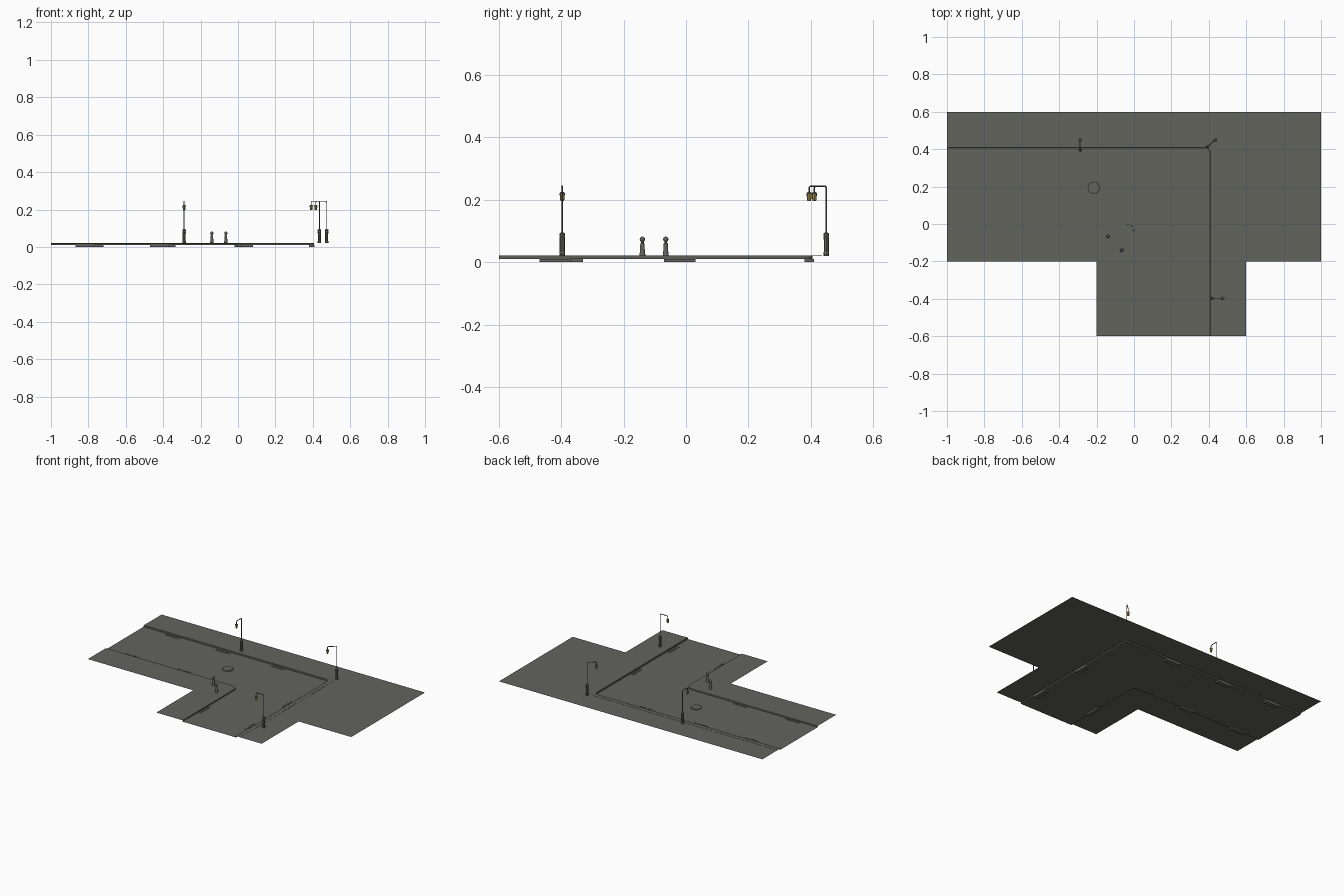
import bpy, bmesh, math
from mathutils import Vector, Matrix

if "Cube" in bpy.data.objects:
    bpy.data.objects.remove(bpy.data.objects["Cube"])

def material(name, rgb):
    m = bpy.data.materials.new(name)
    m.diffuse_color = (*rgb, 1)
    m.use_nodes = True
    m.node_tree.nodes["Principled BSDF"].inputs["Base Color"].default_value = m.diffuse_color
    return m

GREY = material("asphalt grey", (0.125, 0.125, 0.11))
GLOW = material("lamp yellow", (0.40, 0.29, 0.07))
ROAD_Z, WALK_Z = 0.011, 0.02

def finish(name, bm, mats=(GREY,), smooth=False):
    me = bpy.data.meshes.new(name)
    bm.to_mesh(me)
    bm.free()
    for m in mats:
        me.materials.append(m)
    ob = bpy.data.objects.new(name, me)
    bpy.context.collection.objects.link(ob)
    if smooth:
        bpy.context.view_layer.objects.active = ob
        ob.select_set(True)
        bpy.ops.object.shade_smooth_by_angle(angle=math.radians(40))
        ob.select_set(False)
    return ob

# L-shaped line at offset d with a rounded corner
def path(d, r, n=8):
    pts = [(-1, d)]
    for i in range(n + 1):
        a = math.pi / 2 * (1 - i / n)
        pts.append((d - r + r * math.cos(a), d - r + r * math.sin(a)))
    return pts + [(d, -0.6)]

# skin a surface across several L-shaped lines: (offset, radius, z)
def sweep(name, rails):
    bm = bmesh.new()
    rows = [[bm.verts.new((x, y, z)) for x, y in path(d, r)] for d, r, z in rails]
    for a, b in zip(rows, rows[1:]):
        for i in range(len(a) - 1):
            bm.faces.new((a[i], a[i + 1], b[i + 1], b[i]))
    bmesh.ops.recalc_face_normals(bm, faces=bm.faces)
    if sum(f.normal.z for f in bm.faces) < 0:
        bmesh.ops.reverse_faces(bm, faces=bm.faces)
    return finish(name, bm)

def flat(name, pts, z):
    bm = bmesh.new()
    f = bm.faces.new([bm.verts.new((x, y, z)) for x, y in pts])
    f.normal_update()
    if f.normal.z < 0:
        f.normal_flip()
    bmesh.ops.triangulate(bm, faces=bm.faces)
    return finish(name, bm)

def box(bm, lo, hi):
    lo, hi = Vector(lo), Vector(hi)
    m = Matrix.Translation((lo + hi) / 2) @ Matrix.Diagonal((*(hi - lo), 1))
    bmesh.ops.create_cube(bm, size=1, matrix=m)

# stacked (radius, z) rings turned around a vertical axis
def lathe(bm, x, y, prof, n=12, mat=lambda z: 0):
    rings = [[bm.verts.new((x + r * math.cos(2 * math.pi * i / n),
                            y + r * math.sin(2 * math.pi * i / n), z))
              for i in range(n)] for r, z in prof]
    for (a, b), (p, q) in zip(zip(rings, rings[1:]), zip(prof, prof[1:])):
        for i in range(n):
            j = (i + 1) % n
            f = bm.faces.new((a[i], a[j], b[j], b[i]))
            f.material_index = mat((p[1] + q[1]) / 2)
    bm.faces.new(rings[0][::-1]).material_index = mat(prof[0][1])
    bm.faces.new(rings[-1])

# round bar along a list of points
def tube(bm, pts, r, n=6):
    rings = []
    for i, p in enumerate(pts):
        d = (pts[min(i + 1, len(pts) - 1)] - pts[max(i - 1, 0)]).normalized()
        side = Vector((0, 0, 1)).cross(ARM).normalized()
        up = side.cross(d)
        rings.append([bm.verts.new(p + r * (math.cos(t) * side + math.sin(t) * up))
                      for t in [2 * math.pi * k / n for k in range(n)]])
    for a, b in zip(rings, rings[1:]):
        for k in range(n):
            bm.faces.new((a[k], a[(k + 1) % n], b[(k + 1) % n], b[k]))

# road, kerbs and pavements
sweep("road", [(0, 0.04, ROAD_Z), (0.405, 0.02, ROAD_Z)])
sweep("outer_kerb", [(0.405, 0.02, ROAD_Z), (0.406, 0.021, 0.0195),
                     (0.408, 0.022, 0.021), (0.437, 0.035, 0.021), (0.437, 0.035, WALK_Z)])
sweep("inner_kerb", [(0, 0.04, ROAD_Z), (-0.001, 0.039, 0.019), (-0.004, 0.037, WALK_Z)])
flat("outer_pavement", path(0.437, 0.035) +
     [(0.6, -0.6), (0.6, -0.2), (1, -0.2), (1, 0.6), (-1, 0.6)], WALK_Z)
flat("inner_pavement", path(-0.004, 0.037) +
     [(-0.2, -0.6), (-0.2, -0.2), (-1, -0.2)], WALK_Z)

# gutter drains: pit below the road and a slatted grate on top
def drain(name, along_x, c, lo, hi):
    bm = bmesh.new()
    def add(a0, a1, b0, b1, z0, z1):
        if along_x:
            box(bm, (a0, b0, z0), (a1, b1, z1))
        else:
            box(bm, (b0, a0, z0), (b1, a1, z1))
    add(c - 0.05, c + 0.05, lo, hi, 0.0, 0.0105)
    g0, g1 = max(lo, 0.001), min(hi, 0.404)
    for i in range(7):
        s = c - 0.05 + i * 0.096 / 6
        add(s, s + 0.004, g0, g1, 0.0105, 0.0125)
    for b in (g0, g1 - 0.003):
        add(c - 0.05, c + 0.05, b, b + 0.003, 0.0105, 0.0125)
    finish(name, bm)

for x in (-0.77, -0.385, 0.03):
    drain("drain_back", True, x, 0.38, 0.41)
for x in (-0.82, -0.42):
    drain("drain_front", True, x, -0.006, 0.02)
drain("drain_inner_side", False, -0.38, -0.006, 0.02)
for y in (-0.42, -0.02):
    drain("drain_outer_side", False, y, 0.38, 0.41)

# manhole cover
bm = bmesh.new()
lathe(bm, -0.215, 0.195, [(0.036, ROAD_Z - 0.001), (0.036, 0.015), (0.031, 0.0165),
                          (0.029, 0.0155)], 12)
finish("manhole_cover", bm)

# bollards with ball tops
for x, y in ((-0.14, -0.065), (-0.065, -0.14)):
    bm = bmesh.new()
    ball = [(0.0085 * math.cos(math.radians(a)), 0.0735 + 0.0085 * math.sin(math.radians(a)))
            for a in (-50, -25, 0, 25, 50, 75)]
    lathe(bm, x, y, [(0.0095, WALK_Z), (0.0095, 0.026), (0.0085, 0.028), (0.0065, 0.06),
                     (0.0045, 0.062), (0.0045, 0.066)] + ball)
    finish("bollard", bm, smooth=True)

# street lamps: base, hooked pole and hanging lantern
for x, y, dx, dy, reach in ((-0.288, 0.45, 0, -1, 0.055),
                            (0.435, 0.45, -0.75, -0.66, 0.058),
                            (0.474, -0.397, -1, 0, 0.058)):
    ARM = Vector((dx, dy, 0)).normalized()
    foot = Vector((x, y, 0))
    bm = bmesh.new()
    lathe(bm, x, y, [(0.0095, WALK_Z), (0.0095, 0.03), (0.0085, 0.032), (0.0085, 0.072),
                     (0.0098, 0.074), (0.0098, 0.079), (0.008, 0.081), (0.0095, 0.086),
                     (0.0095, 0.092), (0.003, 0.096)], 10)
    finish("lamp_base", bm)

    bm = bmesh.new()
    top, r = 0.244, 0.007
    line = [foot + Vector((0, 0, 0.09))]
    for i in range(5):
        a = math.pi / 2 * i / 4
        line.append(foot + ARM * r * (1 - math.cos(a)) + Vector((0, 0, top - r + r * math.sin(a))))
    for i in range(5):
        a = math.pi / 2 * i / 4
        line.append(foot + ARM * (reach - r + r * math.sin(a)) +
                    Vector((0, 0, top - r + r * math.cos(a))))
    line.append(foot + ARM * reach + Vector((0, 0, 0.222)))
    tube(bm, line, 0.0024)
    bmesh.ops.recalc_face_normals(bm, faces=bm.faces)
    finish("lamp_pole", bm, smooth=True)

    bm = bmesh.new()
    end = foot + ARM * reach
    lathe(bm, end.x, end.y, [(0.0055, 0.197), (0.0065, 0.199), (0.0085, 0.219),
                             (0.009, 0.2195), (0.009, 0.2215), (0.004, 0.225)], 8,
          lambda z: 1 if z < 0.2195 else 0)
    finish("lamp_lantern", bm, (GREY, GLOW))
